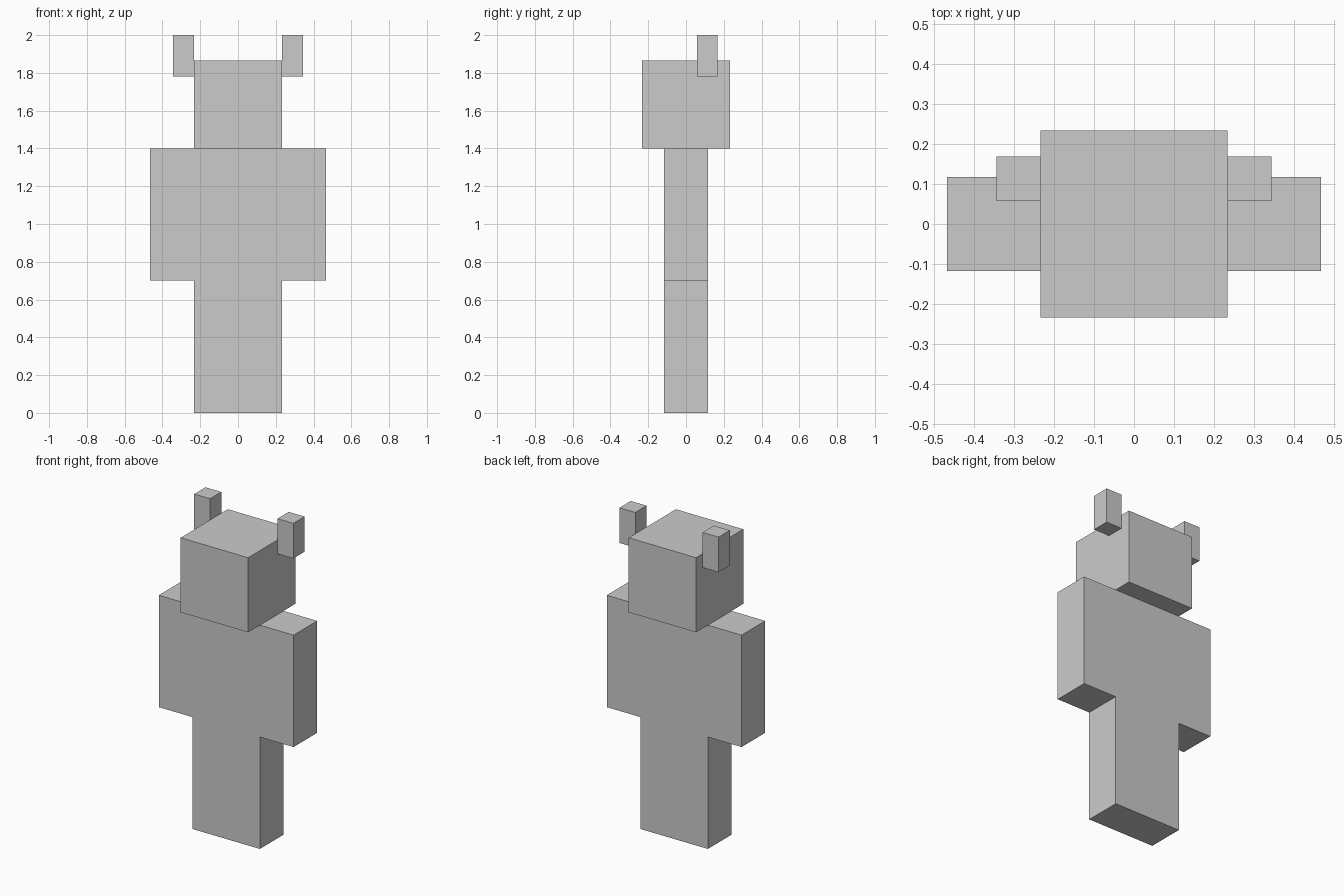
import bpy

if "Cube" in bpy.data.objects:
    bpy.data.objects.remove(bpy.data.objects["Cube"])

# One flat grey for the whole figure
grey = bpy.data.materials.new("plain_grey")
grey.diffuse_color = (0.6, 0.6, 0.6, 1.0)
grey.use_nodes = True
grey.node_tree.nodes["Principled BSDF"].inputs["Base Color"].default_value = grey.diffuse_color

U = 0.7 / 12  # body grid unit: limbs are 12 units tall


def box(name, low, high):
    """Add a grey box spanning two opposite corners."""
    centre = [(a + b) / 2 for a, b in zip(low, high)]
    bpy.ops.mesh.primitive_cube_add(size=1, location=centre)
    ob = bpy.context.object
    ob.name = name
    ob.scale = [b - a for a, b in zip(low, high)]
    bpy.ops.object.transform_apply(location=False, rotation=False, scale=True)
    ob.data.materials.append(grey)
    return ob


def pair(name, low, high):
    """Add a box on the +x side and its mirror image on the -x side."""
    box(name + "_left", low, high)
    box(name + "_right", (-high[0], low[1], low[2]), (-low[0], high[1], high[2]))


# Legs, torso and arms
pair("leg", (0, -2 * U, 0), (4 * U, 2 * U, 12 * U))
box("torso", (-4 * U, -2 * U, 12 * U), (4 * U, 2 * U, 24 * U))
pair("arm", (4 * U, -2 * U, 12 * U), (8 * U, 2 * U, 24 * U))

# Head with an upright ear on each side
box("head", (-4 * U, -4 * U, 24 * U), (4 * U, 4 * U, 32 * U))
pair("ear", (4 * U, 0.057, 1.78), (0.343, 0.168, 2.0))
